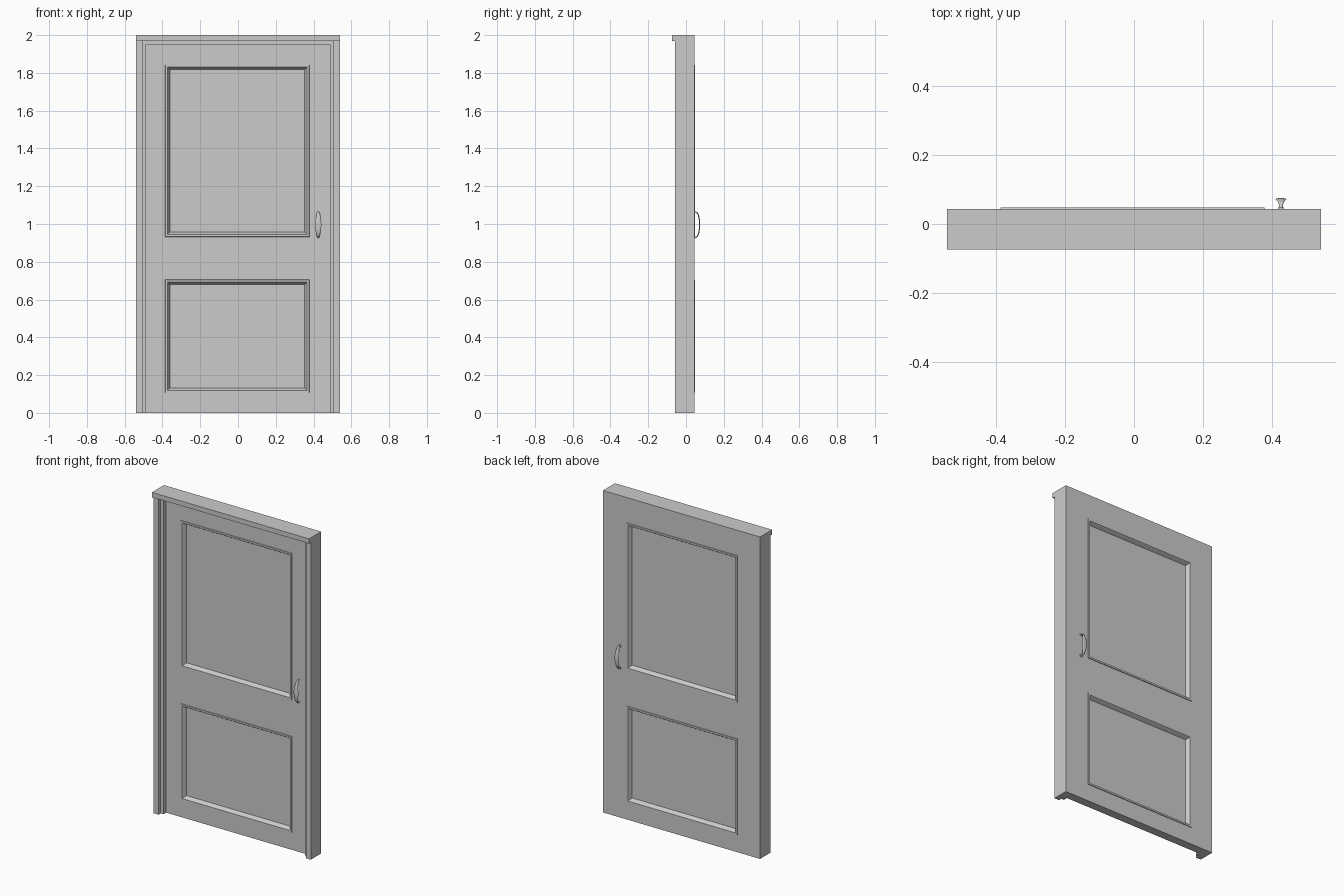
import bpy, bmesh, math
from mathutils import Vector

if "Cube" in bpy.data.objects:
    bpy.data.objects.remove(bpy.data.objects["Cube"])

FRONT, BACK = -0.010, 0.044          # door leaf faces


def finish(name, bm, smooth=False):
    bmesh.ops.remove_doubles(bm, verts=bm.verts, dist=1e-5)
    bmesh.ops.recalc_face_normals(bm, faces=bm.faces)
    me = bpy.data.meshes.new(name)
    bm.to_mesh(me)
    bm.free()
    ob = bpy.data.objects.new(name, me)
    bpy.context.collection.objects.link(ob)
    if smooth:
        bpy.context.view_layer.objects.active = ob
        ob.select_set(True)
        bpy.ops.object.shade_smooth_by_angle(angle=math.radians(40))
        ob.select_set(False)
    return ob


def quad(bm, pts):
    bm.faces.new([bm.verts.new(p) for p in pts])


def rect(x0, x1, z0, z1, y):
    return [(x0, y, z0), (x1, y, z0), (x1, y, z1), (x0, y, z1)]


def box(name, x0, x1, y0, y1, z0, z1):
    bm = bmesh.new()
    bmesh.ops.create_cube(bm, size=1)
    for v in bm.verts:
        v.co = Vector(((x0 + x1) / 2 + v.co.x * (x1 - x0),
                       (y0 + y1) / 2 + v.co.y * (y1 - y0),
                       (z0 + z1) / 2 + v.co.z * (z1 - z0)))
    return finish(name, bm)


# Door leaf: flat slab with two moulded, recessed panels on both faces
xs = [-0.54, -0.386, 0.378, 0.54]
zs = [0, 0.107, 0.705, 0.932, 1.843, 2.0]
moulding = [(0, 0), (0.001, 0.004), (0.012, 0.004), (0.016, -0.002), (0.025, -0.020)]
bm = bmesh.new()
for y, out in ((FRONT, -1), (BACK, 1)):
    for i in range(3):
        for j in range(5):
            x0, x1, z0, z1 = xs[i], xs[i + 1], zs[j], zs[j + 1]
            if i != 1 or j not in (1, 3):
                quad(bm, rect(x0, x1, z0, z1, y))
                continue
            rings = [rect(x0 + d, x1 - d, z0 + d, z1 - d, y + out * h) for d, h in moulding]
            for a, b in zip(rings, rings[1:]):
                for k in range(4):
                    n = (k + 1) % 4
                    quad(bm, [a[k], a[n], b[n], b[k]])
            quad(bm, rings[-1])
# slab edges
for i in range(3):
    for z in (zs[0], zs[-1]):
        quad(bm, [(xs[i], FRONT, z), (xs[i + 1], FRONT, z), (xs[i + 1], BACK, z), (xs[i], BACK, z)])
for j in range(5):
    for x in (xs[0], xs[-1]):
        quad(bm, [(x, FRONT, zs[j]), (x, FRONT, zs[j + 1]), (x, BACK, zs[j + 1]), (x, BACK, zs[j])])
finish("door_leaf", bm)

# Stepped jambs and head standing in front of the leaf
for s, side in ((-1, "left"), (1, "right")):
    box("jamb_" + side, *sorted((s * 0.54, s * 0.506)), -0.057, FRONT, 0, 1.97)
    box("door_stop_" + side, *sorted((s * 0.506, s * 0.487)), -0.036, FRONT, 0, 1.97)
box("door_stop_head", -0.487, 0.487, -0.036, FRONT, 1.95, 1.97)
box("head_cap", -0.54, 0.54, -0.074, FRONT, 1.97, 2.0)


# Bowed pull handles: flattened strip, narrow at the feet and wide in the middle
def handle(name, y, out):
    cx, cz, half = 0.425, 0.997, 0.068
    bm = bmesh.new()
    rings, n, sides = [], 20, 10
    for i in range(n + 1):
        a = math.pi * i / n
        bow = math.sin(a) ** 0.7 if 0 < i < n else 0
        w = 0.005 + 0.011 * math.sin(a) ** 2
        centre = Vector((cx, y + out * 0.028 * bow, cz - half * math.cos(a)))
        nrm = Vector((0, out * math.sin(a) * half, -math.cos(a) * 0.03)).normalized()
        rings.append([bm.verts.new(centre + Vector((w * math.cos(t), 0, 0)) + nrm * 0.003 * math.sin(t))
                      for t in (2 * math.pi * k / sides for k in range(sides))])
    for a, b in zip(rings, rings[1:]):
        for k in range(sides):
            m = (k + 1) % sides
            bm.faces.new([a[k], a[m], b[m], b[k]])
    bm.faces.new(rings[0])
    bm.faces.new(rings[-1])
    finish(name, bm, smooth=True)
    # small fixing feet
    for s, end in ((-1, "lower"), (1, "upper")):
        z = cz + s * half
        box(f"{name}_{end}_foot", cx - 0.009, cx + 0.009, *sorted((y, y + out * 0.003)), z - 0.007, z + 0.007)


handle("front_handle", FRONT, -1)
handle("back_handle", BACK, 1)
